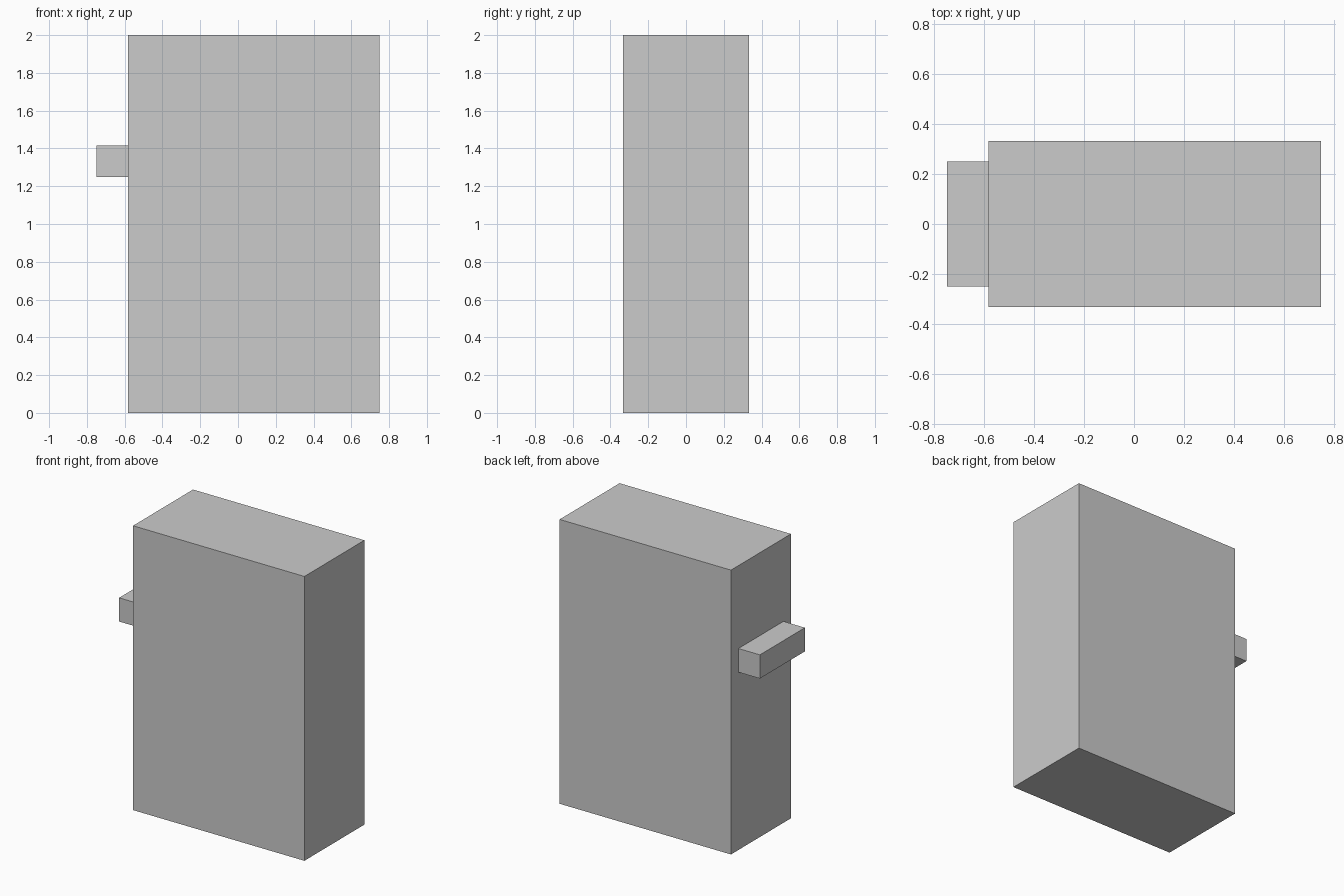
import bpy

if "Cube" in bpy.data.objects:
    bpy.data.objects.remove(bpy.data.objects["Cube"])

U = 1 / 12  # the model sits on a grid of twelfths


def box(name, low, high):
    """Axis-aligned box between two corners given in grid units."""
    centre = [(a + b) / 2 * U for a, b in zip(low, high)]
    size = [(b - a) * U for a, b in zip(low, high)]
    bpy.ops.mesh.primitive_cube_add(size=1, location=centre)
    obj = bpy.context.object
    obj.name = name
    obj.scale = size
    bpy.ops.object.transform_apply(location=False, rotation=False, scale=True)
    return obj


# Tall main block
box("body", (-7, -4, 0), (9, 4, 24))

# Horizontal bar on the left side
box("side_bar", (-9, -3, 15), (-7, 3, 17))
